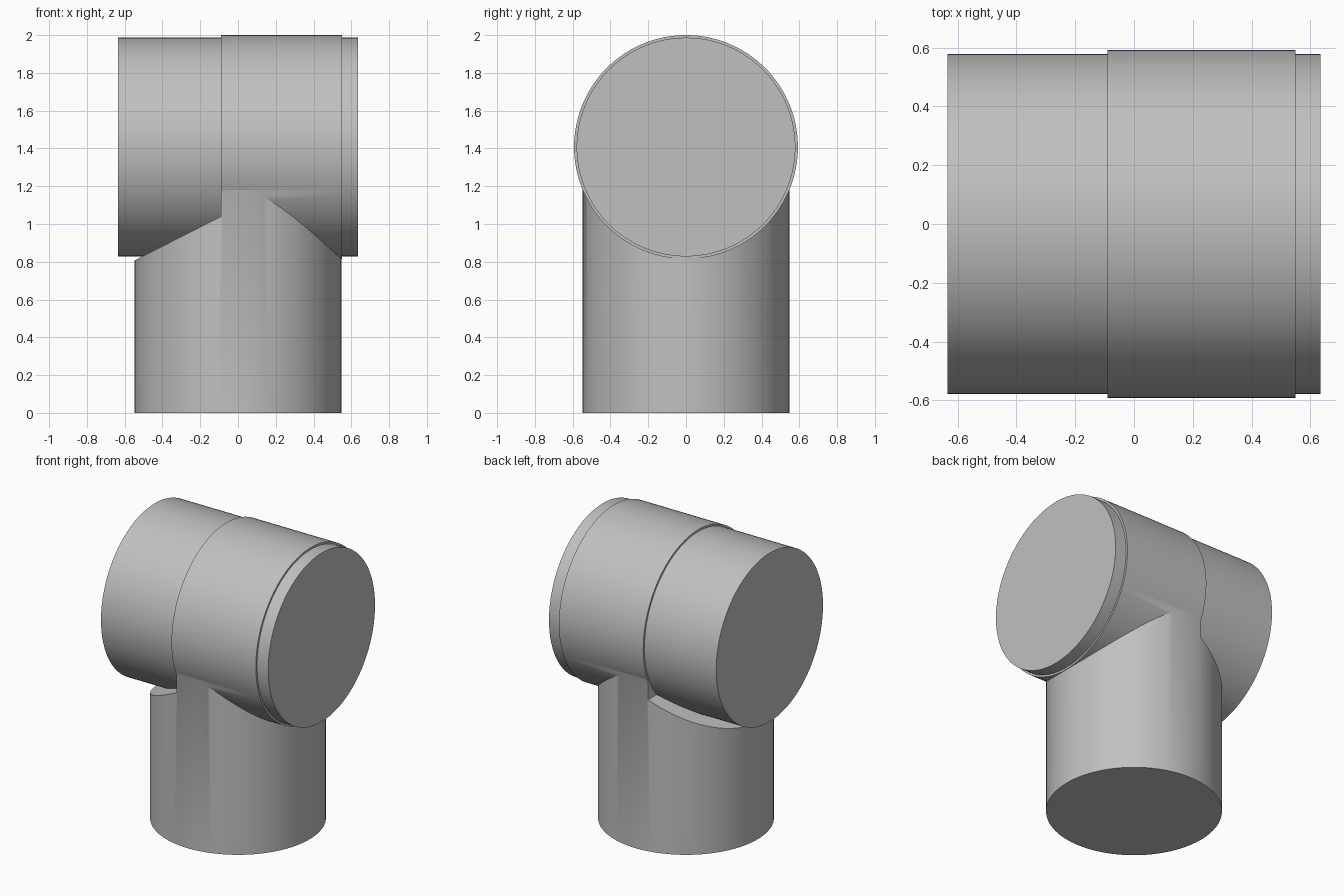
import bpy, bmesh, math
from mathutils import Matrix, Vector

default = bpy.data.objects.get("Cube")
if default:
    bpy.data.objects.remove(default, do_unlink=True)

AXIS_Z = 1.4075      # height of the horizontal axis
STEP_X = -0.09       # where the sleeve and the ledge meet

grey = bpy.data.materials.new("light_grey")
grey.use_nodes = True
grey.diffuse_color = (0.53, 0.53, 0.53, 1)
grey.node_tree.nodes["Principled BSDF"].inputs["Base Color"].default_value = grey.diffuse_color


def add_object(name, bm):
    bmesh.ops.recalc_face_normals(bm, faces=bm.faces)
    mesh = bpy.data.meshes.new(name)
    bm.to_mesh(mesh)
    bm.free()
    mesh.materials.append(grey)
    obj = bpy.data.objects.new(name, mesh)
    bpy.context.collection.objects.link(obj)
    return obj


def cylinder(name, radius, start, end):
    """Solid cylinder running from start to end."""
    start, end = Vector(start), Vector(end)
    direction = end - start
    turn = direction.to_track_quat('Z', 'Y').to_matrix().to_4x4()
    bm = bmesh.new()
    bmesh.ops.create_cone(bm, cap_ends=True, segments=128, radius1=radius,
                          radius2=radius, depth=direction.length,
                          matrix=Matrix.Translation((start + end) / 2) @ turn)
    return add_object(name, bm)


def prism(name, profile, half_width):
    """Profile in the xz plane, extruded along y."""
    bm = bmesh.new()
    face = bm.faces.new([bm.verts.new((x, -half_width, z)) for x, z in profile])
    grown = bmesh.ops.extrude_face_region(bm, geom=[face])["geom"]
    verts = [g for g in grown if isinstance(g, bmesh.types.BMVert)]
    bmesh.ops.translate(bm, verts=verts, vec=(0, 2 * half_width, 0))
    return add_object(name, bm)


def select_only(obj):
    bpy.ops.object.select_all(action='DESELECT')
    obj.select_set(True)
    bpy.context.view_layer.objects.active = obj


def combine(obj, other, operation):
    mod = obj.modifiers.new(operation.title(), 'BOOLEAN')
    mod.operation, mod.object, mod.solver = operation, other, 'EXACT'
    select_only(obj)
    bpy.ops.object.modifier_apply(modifier=mod.name)
    bpy.data.objects.remove(other, do_unlink=True)


# Upright column, with a sloping ledge cut beside the sleeve
body = cylinder("column_and_sleeve", 0.547, (0, 0, 0), (0, 0, AXIS_Z))
ledge = prism("ledge_cutter",
              [(-0.7, 0.73), (STEP_X, 1.04), (STEP_X, 1.6), (-0.7, 1.6)], 0.8)
ledge.hide_render = True
combine(body, ledge, 'DIFFERENCE')

# Wider sleeve blended into the column
sleeve = cylinder("sleeve", 0.5925, (STEP_X, 0, AXIS_Z), (0.55, 0, AXIS_Z))
combine(body, sleeve, 'UNION')

# Horizontal barrel through the sleeve
barrel = cylinder("barrel", 0.579, (-0.635, 0, AXIS_Z), (0.635, 0, AXIS_Z))

for part in (body, barrel):
    select_only(part)
    bpy.ops.object.shade_smooth_by_angle(angle=math.radians(30))
